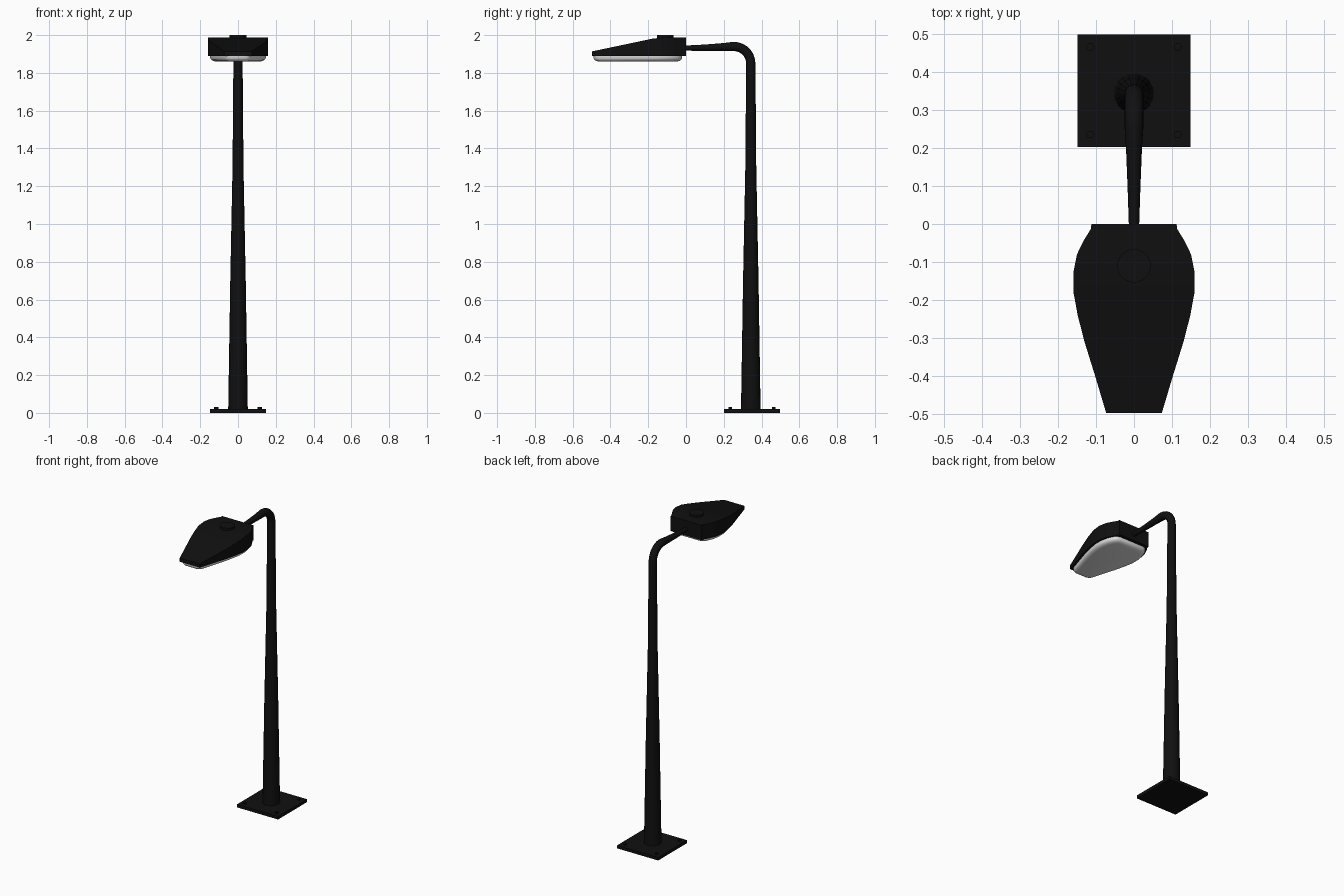
import bpy, bmesh, math
from mathutils import Vector

if "Cube" in bpy.data.objects:
    bpy.data.objects.remove(bpy.data.objects["Cube"])


def mat(name, c):
    m = bpy.data.materials.new(name)
    m.diffuse_color = (*c, 1)
    m.use_nodes = True
    m.node_tree.nodes["Principled BSDF"].inputs["Base Color"].default_value = m.diffuse_color
    return m


BLACK = mat("black_metal", (0.005, 0.005, 0.005))
LENS = mat("pale_lens", (0.75, 0.75, 0.75))


def finish(name, bm, material, angle=None):
    bmesh.ops.recalc_face_normals(bm, faces=bm.faces[:])
    me = bpy.data.meshes.new(name)
    bm.to_mesh(me)
    bm.free()
    ob = bpy.data.objects.new(name, me)
    bpy.context.collection.objects.link(ob)
    me.materials.append(material)
    if angle:
        bpy.ops.object.select_all(action='DESELECT')
        ob.select_set(True)
        bpy.context.view_layer.objects.active = ob
        bpy.ops.object.shade_smooth_by_angle(angle=math.radians(angle))
    return ob


def loft(name, rings, material, angle=None):
    # skin between equal-length closed rings, capped at both ends
    bm = bmesh.new()
    vs = [[bm.verts.new(p) for p in r] for r in rings]
    n = len(vs[0])
    for a, b in zip(vs, vs[1:]):
        for i in range(n):
            j = (i + 1) % n
            bm.faces.new((a[i], a[j], b[j], b[i]))
    bm.faces.new(vs[0])
    bm.faces.new(vs[-1])
    return finish(name, bm, material, angle)


def cylinder(name, x, y, z0, z1, r, n, angle=None):
    ring = lambda z: [(x + r * math.cos(2 * math.pi * i / n),
                       y + r * math.sin(2 * math.pi * i / n), z) for i in range(n)]
    return loft(name, [ring(z0), ring(z1)], BLACK, angle)


def outline(half):
    # mirrored plan outline from (y, half width) points
    return [(w, y) for y, w in half] + [(-w, y) for y, w in reversed(half)]


# base plate
loft("base_plate", [[(sx * 0.148, 0.35 + sy * 0.148, z) for sx, sy in
                     ((-1, -1), (1, -1), (1, 1), (-1, 1))] for z in (0, 0.02)], BLACK)

# anchor bolts
for sx in (-1, 1):
    for sy in (-1, 1):
        cylinder("anchor_bolt", sx * 0.115, 0.35 + sy * 0.115, 0.018, 0.03, 0.011, 6)

# tapered pole bending into the arm: (y, z, radius)
path = [(0.343, 0.01, 0.052), (0.343, 0.7, 0.041), (0.343, 1.3, 0.029), (0.343, 1.85, 0.0245)]
for k in range(1, 8):
    a = math.radians(90 * k / 7)
    path.append((0.343 - 0.09 * (1 - math.cos(a)), 1.85 + 0.09 * math.sin(a), 0.0245))
path += [(0.2, 1.937, 0.021), (0.1, 1.933, 0.017), (-0.02, 1.931, 0.013)]
N = 20
rings = []
for i, (y, z, r) in enumerate(path):
    p, q = path[max(i - 1, 0)], path[min(i + 1, len(path) - 1)]
    t = Vector((0, q[0] - p[0], q[1] - p[1])).normalized()
    if i < 4:
        t = Vector((0, 0, 1))
    side = Vector((1, 0, 0))
    up = t.cross(side)
    rings.append([Vector((0, y, z)) + r * (math.cos(2 * math.pi * j / N) * side
                  + math.sin(2 * math.pi * j / N) * up) for j in range(N)])
loft("pole_and_arm", rings, BLACK, 35)

# lamp housing: wedge with curved plan
plan = outline([(0, 0.112), (-0.012, 0.113), (-0.045, 0.133), (-0.08, 0.15), (-0.125, 0.159),
                (-0.18, 0.159), (-0.24, 0.148), (-0.31, 0.13), (-0.4, 0.102), (-0.497, 0.073)])


def top_z(y):
    return 1.987 if y > -0.15 else 1.987 - 0.073 * (-0.15 - y) / 0.347


bm = bmesh.new()
low = [bm.verts.new((x, y, 1.89)) for x, y in plan]
high = [bm.verts.new((x, y, top_z(y))) for x, y in plan]
n = len(plan)
for i in range(n):
    j = (i + 1) % n
    bm.faces.new((low[i], low[j], high[j], high[i]))
for i in range(n // 2 - 1):
    for v in (low, high):
        bm.faces.new((v[i], v[i + 1], v[n - 2 - i], v[n - 1 - i]))
finish("lamp_housing", bm, BLACK, 30)

# round cap on the housing
cylinder("sensor_cap", 0, -0.11, 1.97, 2.0, 0.044, 24, 35)

# pale lens with rounded lower edge
lens = outline([(-0.02, 0.085), (-0.026, 0.105), (-0.045, 0.122), (-0.08, 0.138), (-0.125, 0.147),
                (-0.18, 0.147), (-0.24, 0.136), (-0.31, 0.118), (-0.4, 0.09),
                (-0.465, 0.07), (-0.482, 0.06), (-0.49, 0.042)])
C = -0.25
loft("lens", [[(x * sx, C + (y - C) * sy, z) for x, y in lens] for z, sx, sy in
              ((1.895, 1, 1), (1.878, 1, 1), (1.869, 0.96, 0.975),
               (1.863, 0.89, 0.935), (1.86, 0.78, 0.87))], LENS, 60)
